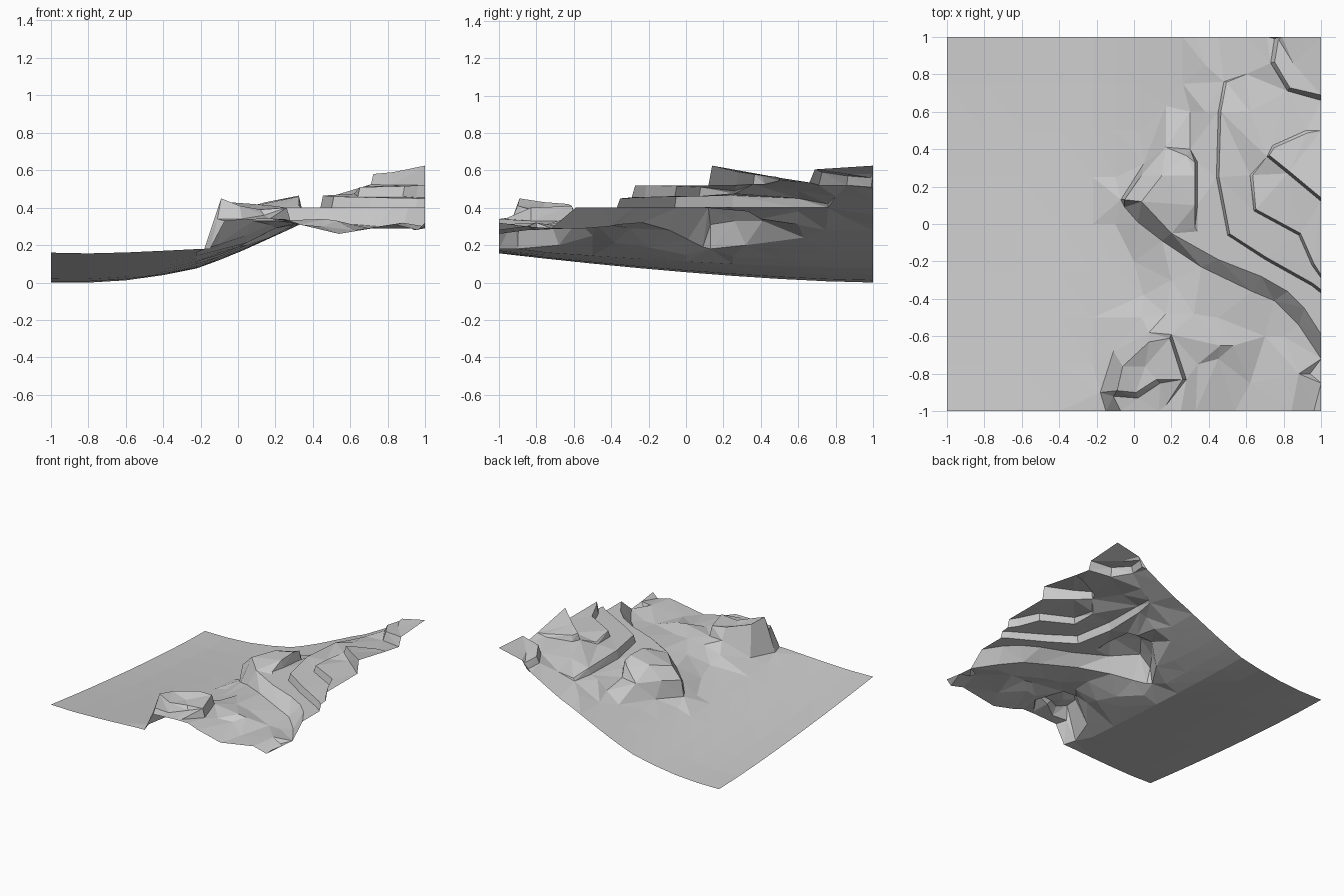
import bpy
from mathutils import Vector
from mathutils.geometry import delaunay_2d_cdt

pts, edges = [], []


def line(path):
    """Add a height-carrying break line to the terrain."""
    start = len(pts)
    pts.extend(Vector(p) for p in path)
    edges.extend((i, i + 1) for i in range(start, len(pts) - 1))


def cliff(path, width):
    """Step in the terrain: path of (x, y, low z, high z), uphill on the left."""
    line([(x, y, lo) for x, y, lo, hi in path])
    top = []
    for i, (x, y, lo, hi) in enumerate(path):
        a, b = path[max(i - 1, 0)], path[min(i + 1, len(path) - 1)]
        d = Vector((b[0] - a[0], b[1] - a[1])).normalized()
        tx = 1.0 if x == 1 else min(1, x - d.y * width)
        top.append((tx, y + (d.x * width if x < 1 else 1.3 * width), hi))
    line(top)


def interp(table, x):
    for (a, za), (b, zb) in zip(table, table[1:]):
        if x <= b:
            return za + (zb - za) * (x - a) / (b - a)
    return table[-1][1]


# Smooth western slope, blended between the back and front profiles
BACK = [(-1, 0), (-.75, 0), (-.5, .02), (-.2, .08), (0, .16), (.2, .25), (.33, .31)]
FRONT = [(-1, .16), (-.75, .155), (-.5, .165), (-.2, .18), (0, .22), (.2, .29), (.33, .32)]


def slope(x, y):
    w = ((1 - y) / 2) ** 1.5
    return interp(BACK, x) * (1 - w) + interp(FRONT, x) * w


for i in range(9):
    y = -1 + i * .25
    for x in (-1, -.8, -.6, -.4, -.22, -.1, .02, .14, .26):
        if x < -.2 or (x < -.05 and -.5 < y) or y > .7:
            pts.append(Vector((x, y, slope(x, y))))
pts.extend(Vector((x, y, slope(x, y))) for x, y in ((.03, .5), (0, -.2), (.05, -.38)))

# Front rock: foot, rim, slab front and right-hand drop
line([(-.15, -1, .18), (-.18, -.9, .18), (-.11, -.68, .2), (.04, -.5, .25), (.17, -.48, .31)])
line([(-.07, -1, .33), (-.11, -.92, .34), (.02, -.93, .34), (.14, -.85, .36)])
line([(.12, -.83, .39), (.01, -.9, .41), (-.09, -.89, .45), (-.06, -.76, .43),
      (.08, -.63, .42), (.19, -.61, .41), (.26, -.83, .4)])
line([(.08, -.58, .33), (.2, -.59, .33), (.28, -.83, .33), (.17, -.97, .34)])
pts.append(Vector((.06, -.76, .39)))

# Middle rock: foot, crest and the drop on its right
line([(.17, .63, .24), (.05, .32, .2), (-.07, .13, .18)])
line([(-.05, .13, .31), (.04, .26, .33), (.17, .41, .33), (.28, .365, .42), (.325, .33, .45)])
line([(.04, .12, .4), (.15, .26, .43), (.325, .26, .465)])
line([(.325, .33, .45), (.325, .26, .465), (.325, .1, .46), (.325, -.02, .41)])
line([(.3, .4, .34), (.34, .33, .38), (.34, .1, .4), (.34, -.04, .4)])

# Long lower cliff: foot and lip
line([(-.05, .09, .19), (.02, .01, .23), (.15, -.09, .28), (.36, -.23, .32), (.63, -.36, .31),
      (.75, -.41, .3), (.88, -.54, .29), (1, -.72, .29)])
line([(-.05, .13, .31), (.04, .12, .4), (.2, -.05, .4), (.45, -.19, .4), (.68, -.28, .4),
      (.82, -.36, .4), (.91, -.45, .4), (1, -.59, .4)])

# Terraces climbing to the east
cliff([(.48, .76, .4, .42), (.45, .6, .4, .45), (.44, .25, .4, .465), (.5, -.06, .4, .46),
       (.7, -.19, .4, .455), (.95, -.33, .4, .45), (1, -.37, .4, .45)], .014)
cliff([(.62, .26, .475, .49), (.64, .07, .46, .51), (.88, -.06, .46, .515),
       (.95, -.22, .455, .52), (1, -.29, .455, .52)], .014)
cliff([(.92, .5, .545, .565), (.74, .42, .525, .57), (.71, .36, .525, .58),
       (.82, .27, .52, .59), (1, .12, .52, .625)], .015)
cliff([(.75, .99, .51, .56), (.73, .86, .52, .57), (.82, .71, .52, .59),
       (1, .66, .535, .605)], .022)
pts.extend(map(Vector, [(1, .5, .56), (.85, .86, .58), (.62, .6, .49), (.6, .8, .46)]))

# Back edge and the saddle behind the middle rock
pts.extend(map(Vector, [(.33, 1, .31), (.45, 1, .36), (.6, 1, .44), (.71, 1, .5), (.79, 1, .58),
                        (1, 1, .625), (.38, .85, .35), (.3, .6, .31), (.38, .6, .38)]))

# Valley floor and front edge
pts.extend(map(Vector, [(.13, -1, .34), (.25, -1, .34), (.33, -1, .31), (.54, -1, .26),
                        (.84, -1, .31), (.96, -1, .28), (1, -1, .32), (1, -.85, .3)]))
pts.extend(map(Vector, [(.2, -.3, .29), (.32, -.48, .32), (.34, -.75, .31), (.46, -.65, .34),
                        (.53, -.65, .33), (.45, -.72, .3), (.45, -.5, .31), (.62, -.85, .28),
                        (.7, -.6, .29), (.8, -.6, .29), (.88, -.8, .32), (.94, -.8, .28)]))

# Triangulate the break lines into one low-poly surface
vs, _, fs, origin, _, _ = delaunay_2d_cdt([p.xy for p in pts], edges, [], 0, 1e-4)
verts = []
for v, o in zip(vs, origin):
    src = pts[o[0]] if o else min(pts, key=lambda p: (p.xy - v).length)
    verts.append((v.x, v.y, src.z))
mesh = bpy.data.meshes.new("terrain")
mesh.from_pydata(verts, [], [list(f) for f in fs])
mesh.update()
bpy.context.collection.objects.link(bpy.data.objects.new("terrain", mesh))
